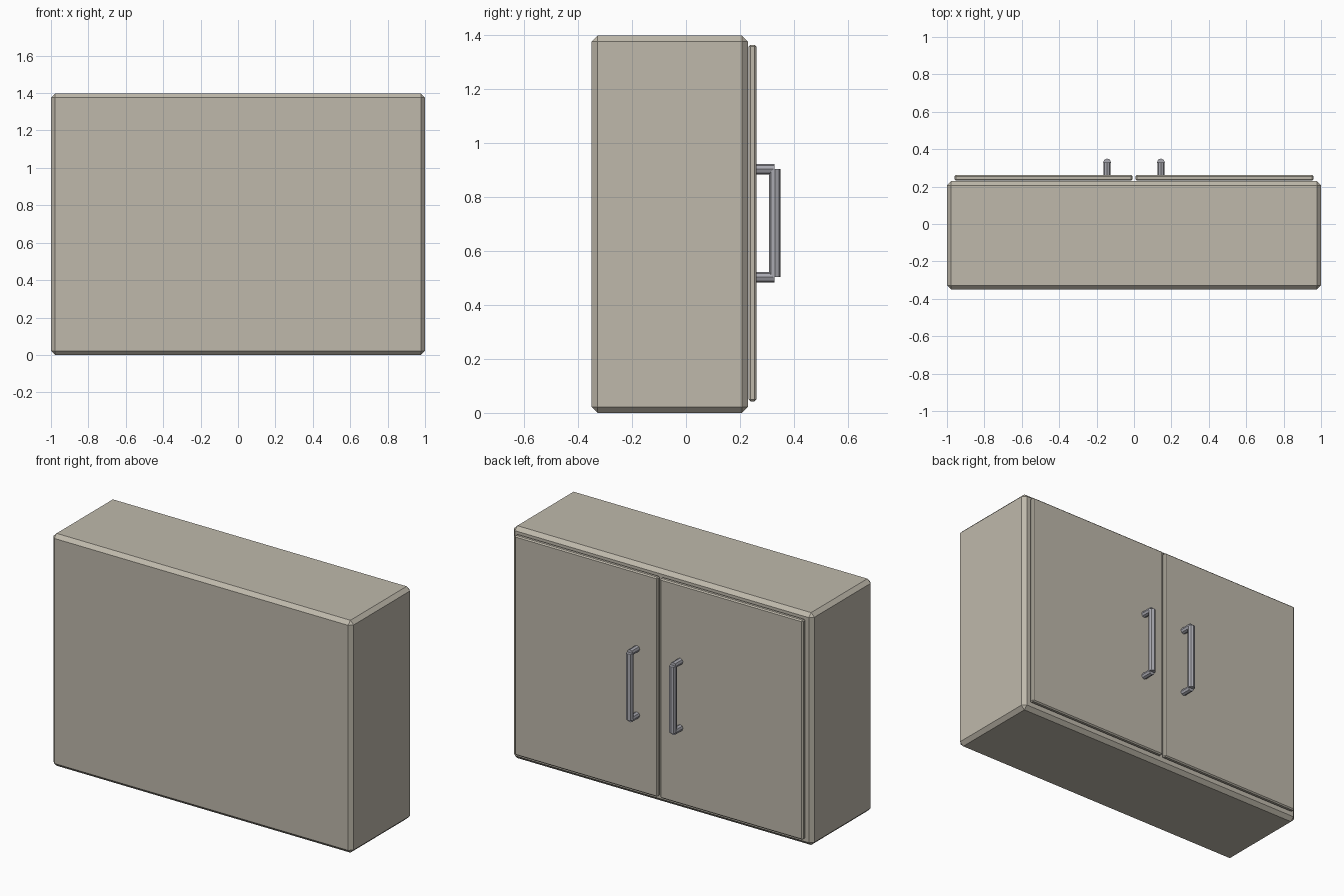
import bpy
from math import radians

cube = bpy.data.objects.get("Cube")
if cube:
    bpy.data.objects.remove(cube, do_unlink=True)


def material(name, color):
    m = bpy.data.materials.new(name)
    m.use_nodes = True
    m.diffuse_color = color
    bsdf = next(n for n in m.node_tree.nodes if n.type == 'BSDF_PRINCIPLED')
    bsdf.inputs["Base Color"].default_value = color
    return m


PAINT = material("warm grey paint", (0.52, 0.485, 0.41, 1))
STEEL = material("brushed steel", (0.40, 0.40, 0.44, 1))


def box(name, low, high, chamfer):
    """Chamfered box between two corners."""
    bpy.ops.mesh.primitive_cube_add(
        size=1, location=[(a + b) / 2 for a, b in zip(low, high)])
    ob = bpy.context.object
    ob.name = name
    ob.scale = [b - a for a, b in zip(low, high)]
    bpy.ops.object.transform_apply(location=False, rotation=False, scale=True)
    bev = ob.modifiers.new("chamfer", 'BEVEL')
    bev.width = chamfer
    bev.segments = 1
    ob.data.materials.append(PAINT)
    return ob


def rod(name, center, length, radius, tilt=0):
    """Eight-sided rod, upright unless tilted about x."""
    bpy.ops.mesh.primitive_cylinder_add(
        vertices=8, radius=radius, depth=length, location=center,
        rotation=(radians(tilt), 0, 0))
    ob = bpy.context.object
    ob.name = name
    ob.data.materials.append(STEEL)
    return ob


# Cabinet body
box("cabinet_body", (-1, -0.35, 0), (1, 0.229, 1.398), 0.022)

# Paired doors with bar handles
for side, s in (("left", 1), ("right", -1)):
    x0, x1 = sorted((s * 0.008, s * 0.96))
    box(side + "_door", (x0, 0.232, 0.043), (x1, 0.261, 1.364), 0.007)
    x = s * 0.144
    rod(side + "_handle_bar", (x, 0.329, 0.703), 0.4, 0.021)
    for end, z in (("upper", 0.903), ("lower", 0.503)):
        rod(f"{side}_handle_{end}_post", (x, 0.292, z), 0.072, 0.019, 90)
